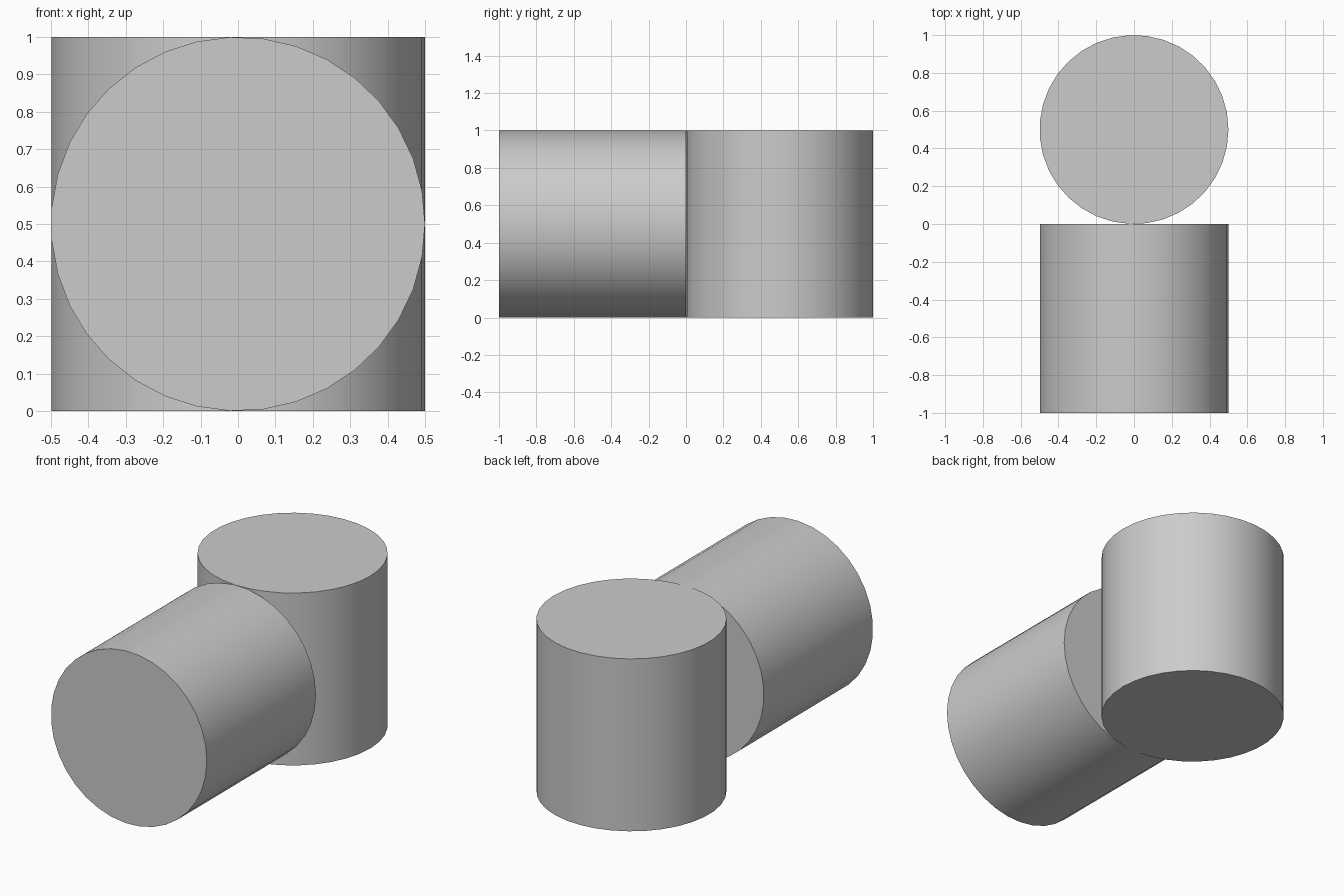
import bpy
import bmesh
from math import radians
from mathutils import Matrix

cube = bpy.data.objects.get("Cube")
if cube:
    bpy.data.objects.remove(cube, do_unlink=True)

# One plain grey for both parts
grey = bpy.data.materials.new("plain_grey")
grey.use_nodes = True
colour = (0.6, 0.6, 0.6, 1)
grey.diffuse_color = colour
grey.node_tree.nodes["Principled BSDF"].inputs["Base Color"].default_value = colour


def cylinder(name, centre, tilt):
    """Capped cylinder of unit height and diameter, tilted about x."""
    bm = bmesh.new()
    # The quarter turn puts the first corner on +x
    placing = (Matrix.Translation(centre)
               @ Matrix.Rotation(radians(tilt), 4, "X")
               @ Matrix.Rotation(radians(-90), 4, "Z"))
    bmesh.ops.create_cone(bm, cap_ends=True, segments=35, radius1=0.5,
                          radius2=0.5, depth=1, matrix=placing)
    mesh = bpy.data.meshes.new(name)
    bm.to_mesh(mesh)
    bm.free()
    mesh.materials.append(grey)
    obj = bpy.data.objects.new(name, mesh)
    bpy.context.collection.objects.link(obj)
    # Smooth wall, crisp rims
    bpy.ops.object.select_all(action="DESELECT")
    obj.select_set(True)
    bpy.context.view_layer.objects.active = obj
    bpy.ops.object.shade_smooth_by_angle(angle=radians(30))


# Upright cylinder at the back, lying cylinder touching it in front
cylinder("upright_cylinder", (0, 0.5, 0.5), 0)
cylinder("lying_cylinder", (0, -0.5, 0.5), 90)
